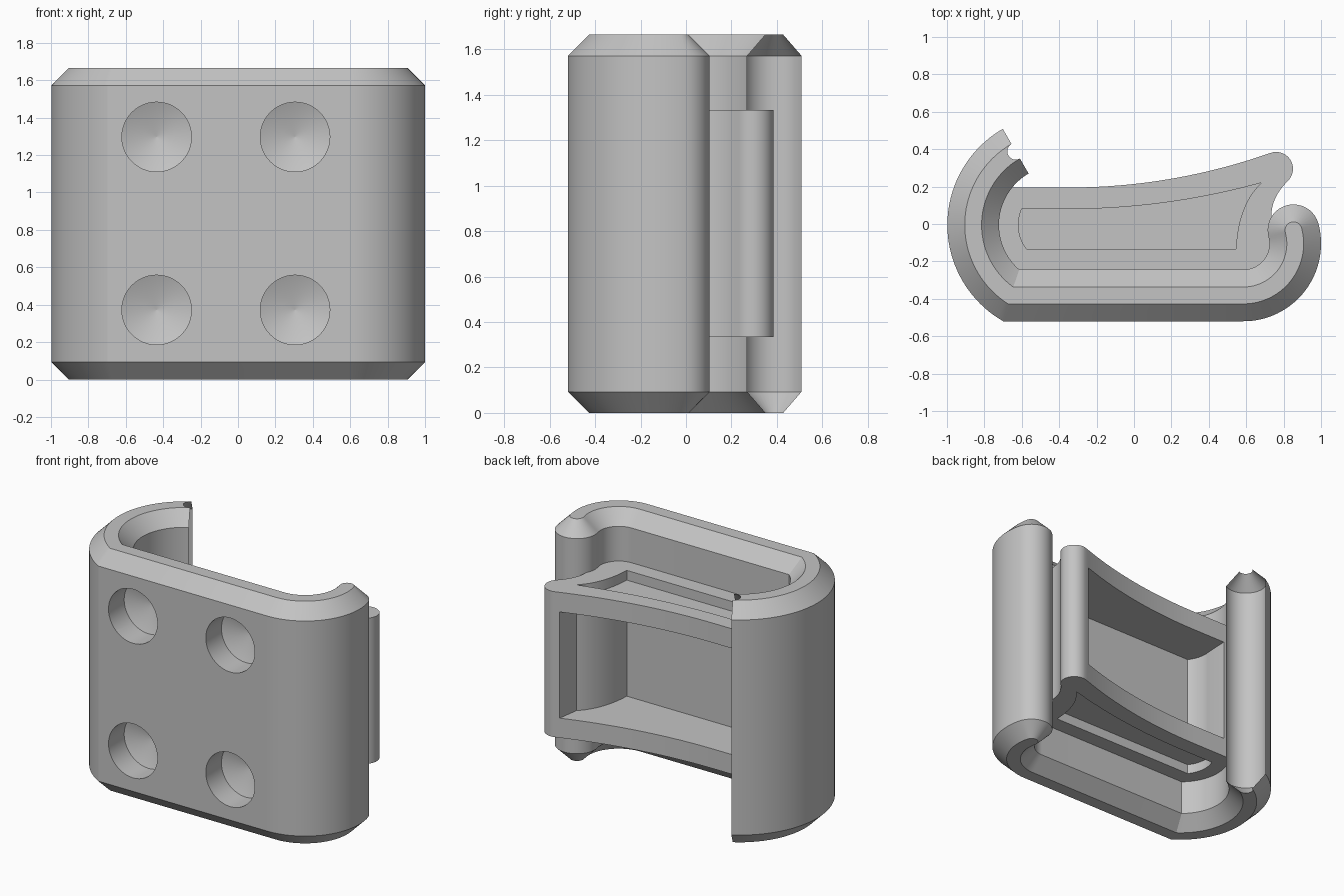
import bpy, math

if "Cube" in bpy.data.objects:
    bpy.data.objects.remove(bpy.data.objects["Cube"], do_unlink=True)

grey = bpy.data.materials.new("plain grey")
grey.use_nodes = True
grey.diffuse_color = (0.55, 0.55, 0.55, 1)
grey.node_tree.nodes["Principled BSDF"].inputs["Base Color"].default_value = (0.55, 0.55, 0.55, 1)

HEIGHT, CHAMFER = 1.665, 0.093
HALF = 0.138                      # half the wall thickness
LEFT_C, LEFT_R = (-0.405, -0.005), 0.455
RIGHT_C, RIGHT_R = (0.585, -0.105), 0.277


def arc(c, r, a, b, n=24):
    """Points on an arc from angle a to b in degrees."""
    angles = [math.radians(a + (b - a) * i / n) for i in range(n + 1)]
    return [(c[0] + r * math.cos(t), c[1] + r * math.sin(t)) for t in angles]


def bezier(p, q, r, n=12):
    return [tuple((1 - t) ** 2 * a + 2 * t * (1 - t) * b + t * t * c
                  for a, b, c in zip(p, q, r)) for t in (i / n for i in range(n + 1))]


def loft(name, rings):
    """Solid through matching outlines, each given as (outline, z)."""
    n = len(rings[0][0])
    verts = [(x, y, z) for outline, z in rings for x, y in outline]
    faces = [[k * n + i, k * n + (i + 1) % n, (k + 1) * n + (i + 1) % n, (k + 1) * n + i]
             for k in range(len(rings) - 1) for i in range(n)]
    faces += [list(range(n))[::-1], list(range(len(verts) - n, len(verts)))]
    mesh = bpy.data.meshes.new(name)
    mesh.from_pydata(verts, [], faces)
    mesh.materials.append(grey)
    obj = bpy.data.objects.new(name, mesh)
    bpy.context.collection.objects.link(obj)
    return obj


def prism(name, outline, z0, z1):
    return loft(name, [(outline, z0), (outline, z1)])


def select(obj):
    bpy.ops.object.select_all(action='DESELECT')
    obj.select_set(True)
    bpy.context.view_layer.objects.active = obj


def cut(obj, cutter):
    mod = obj.modifiers.new("cut", 'BOOLEAN')
    mod.operation, mod.solver, mod.object = 'DIFFERENCE', 'EXACT', cutter
    select(obj)
    bpy.ops.object.modifier_apply(modifier=mod.name)
    bpy.data.objects.remove(cutter, do_unlink=True)


def finish(obj):
    select(obj)
    bpy.ops.object.shade_smooth_by_angle(angle=math.radians(24))


# Clip wall: a hooked strip of constant thickness with round ends
def clip_outline(w):
    def corner(s):
        return 180 + math.degrees(math.asin((0.377 + s) / (LEFT_R + s)))
    left_end = arc(LEFT_C, LEFT_R, 120, 120, 1)[0]
    right_end = arc(RIGHT_C, RIGHT_R, 15, 15, 1)[0]
    pts = arc(LEFT_C, LEFT_R + w, 120, corner(w), 40)
    pts += arc(RIGHT_C, RIGHT_R + w, 270, 375, 32)
    pts += arc(right_end, w, 15, 195, 20)[1:-1]
    pts += arc(RIGHT_C, RIGHT_R - w, 375, 270, 24)
    pts += arc(LEFT_C, LEFT_R - w, corner(-w), 120, 40)
    return pts + arc(left_end, w, -60, -240, 20)[1:-1]


wide, narrow = clip_outline(HALF), clip_outline(HALF - CHAMFER)
clip = loft("clip_wall", [(narrow, 0), (wide, CHAMFER),
                          (wide, HEIGHT - CHAMFER), (narrow, HEIGHT)])

# Four drilled holes with conical bottoms
for x in (-0.435, 0.305):
    for z in (0.372, 1.297):
        circle = arc((0, 0), 0.186, 0, 360, 48)[:-1]
        tip = [(u * 0.01, v * 0.01) for u, v in circle]
        drill = loft("drill", [(circle, 0), (circle, 0.27), (tip, 0.34)])
        drill.location = (x, -0.62, z)
        drill.rotation_euler = (-math.pi / 2, 0, 0)
        bpy.context.view_layer.update()
        cut(clip, drill)
finish(clip)


# Insert body: fills the clip and ends in a rounded lip
def sweep_back(y, radius, x_end, n=20):
    xs = [-0.35 + (x_end + 0.35) * i / n for i in range(n + 1)]
    return [(x, y + radius - math.sqrt(radius ** 2 - (x + 0.35) ** 2)) for x in xs]


body = sweep_back(0.195, 3.24, 0.72)
body += arc((0.76, 0.295), 0.09, 100, -45, 16)
body += bezier((0.824, 0.231), (0.725, 0.135), (0.735, 0.02))[1:]
body += arc(RIGHT_C, 0.16, 10, -90)
body += arc(LEFT_C, 0.34, 230, 144)
insert = prism("insert_body", body[::-1], 0.333, 1.333)

# Shared pocket footprint, open to the back for the main cavity
floor_side = bezier((0.68, 0.22), (0.555, 0.1), (0.545, -0.135))
cavity = [(0.72, 0.5)] + floor_side + arc(LEFT_C, 0.213, 217.6, 170, 16) + [(-0.595, 0.5)]
cut(insert, prism("cavity", cavity[::-1], 0.468, 1.198))

# Shallow recesses in the upper and lower ends
recess = sweep_back(0.08, 3.85, 0.68)[:-1] + floor_side + arc(LEFT_C, 0.213, 217.6, 156.5, 16)
for z0, z1 in ((0.2, 0.4), (1.266, 1.5)):
    cut(insert, prism("recess", recess[::-1], z0, z1))
finish(insert)
